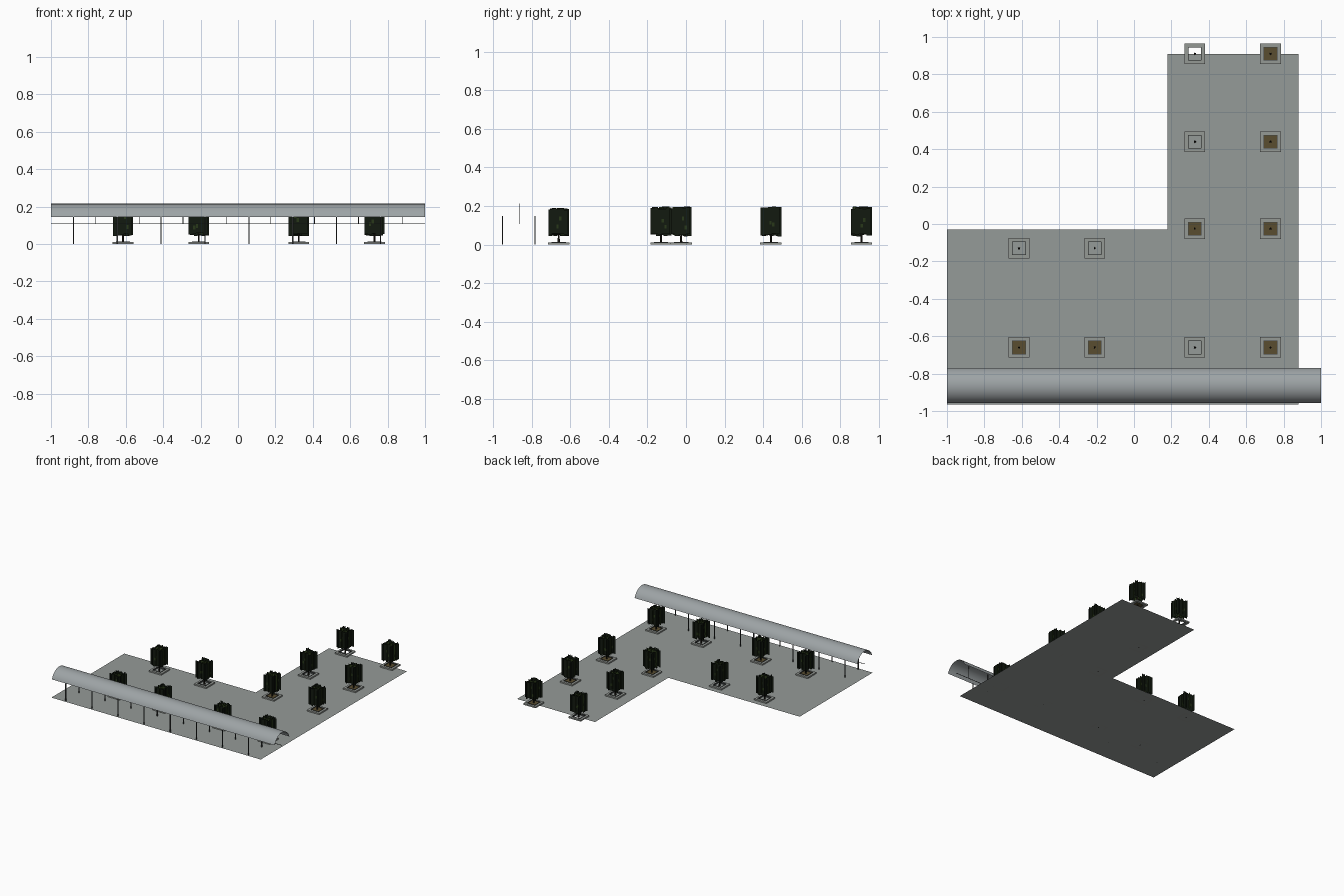
import bpy, bmesh, math, random
from mathutils import Matrix, Vector

if "Cube" in bpy.data.objects:
    bpy.data.objects.remove(bpy.data.objects["Cube"])
random.seed(4)


def mat(name, c):
    m = bpy.data.materials.new(name)
    m.diffuse_color = (*c, 1)
    m.use_nodes = True
    m.node_tree.nodes["Principled BSDF"].inputs["Base Color"].default_value = m.diffuse_color
    return m


PAVING = mat("paving grey", (.30, .325, .315))
ROOF = mat("roof grey", (.34, .37, .38))
STEEL = mat("dark steel", (.05, .055, .055))
STONE = mat("kerb grey", (.30, .32, .30))
SOIL = mat("soil brown", (.10, .075, .03))
LEAF = mat("dark leaf", (.006, .010, .005))
MOSS = mat("green leaf", (.022, .040, .010))
BARK = mat("bark", (.015, .012, .008))


def finish(bm, name, *mats):
    me = bpy.data.meshes.new(name)
    bm.to_mesh(me)
    bm.free()
    for m in mats:
        me.materials.append(m)
    ob = bpy.data.objects.new(name, me)
    bpy.context.collection.objects.link(ob)
    return ob


def face(bm, pts, mi=0):
    f = bm.faces.new([bm.verts.new(p) for p in pts])
    f.material_index = mi
    return f


def box(bm, lo, hi, mi=0):
    c = [(a + b) / 2 for a, b in zip(lo, hi)]
    s = [b - a for a, b in zip(lo, hi)]
    m = Matrix.Translation(c) @ Matrix.Diagonal((*s, 1))
    r = bmesh.ops.create_cube(bm, size=1, matrix=m)
    for f in {f for v in r["verts"] for f in v.link_faces}:
        f.material_index = mi


def ring(bm, x, y, outer, inner, z0, z1, mi=0):
    # square frame of four bars
    for s in (-1, 1):
        a, b = sorted((s * inner, s * outer))
        box(bm, (x - outer, y + a, z0), (x + outer, y + b, z1), mi)
        box(bm, (x + a, y - inner, z0), (x + b, y + inner, z1), mi)


# L-shaped paving sheet
bm = bmesh.new()
face(bm, [(x, y, 0) for x, y in ((-1, -.965), (.88, -.965), (.88, .91),
                                (.18, .91), (.18, -.03), (-1, -.03))])
finish(bm, "paving", PAVING)

# curved canopy sheet
bm = bmesh.new()
W, H, YC, Z0 = .094, .07, -.864, .145
R = (W * W + H * H) / (2 * H)
half = math.atan2(W, R - H)
prev = None
for i in range(17):
    a = -half + 2 * half * i / 16
    y, z = YC + R * math.sin(a), Z0 + H - R + R * math.cos(a)
    cur = [bm.verts.new((-1, y, z)), bm.verts.new((1, y, z))]
    if prev:
        bm.faces.new((prev[0], prev[1], cur[1], cur[0]))
    prev = cur
for f in bm.faces:
    f.smooth = True
finish(bm, "canopy_roof", ROOF)

# posts, and a slim hanging rail with its hangers
bm = bmesh.new()
t = .003
for i in range(8):
    x = -.88 + .2345 * i
    for y in (-.952, -.783):
        box(bm, (x - t, y - t, 0), (x + t, y + t, .147))
finish(bm, "canopy_posts", STEEL)

bm = bmesh.new()
box(bm, (-1, YC - .0015, .107), (1, YC + .0015, .110))
for i in range(8):
    x = -.763 + .2345 * i
    box(bm, (x - .002, YC - .0015, .109), (x + .002, YC + .0015, .213))
finish(bm, "hanging_rail", STEEL)


def foliage_card(bm, centre, u, width, z0, z1, mi):
    # upright sheet with a ragged outline
    c, u = Vector(centre), Vector(u)
    n = 5
    top, bottom = [], []
    for i in range(n):
        for k in (0, 1):
            s = -width + 2 * width * (i + k) / n
            if k == 0:
                h = z1 - random.uniform(0, .014)
                b = z0 + random.uniform(0, .016)
            top.append(c + u * s + Vector((0, 0, h)))
            bottom.append(c + u * s + Vector((0, 0, b)))
        face(bm, (bottom[-2], bottom[-1], top[-1], top[-2]), mi)


SPOTS = [(-.615, -.66, 1), (-.21, -.66, 1), (.325, -.66, 0), (.73, -.66, 1),
         (-.615, -.13, 0), (-.21, -.13, 0), (.325, -.025, 1), (.73, -.025, 1),
         (.325, .44, 0), (.73, .44, 1), (.325, .91, 0), (.73, .91, 1)]

for k, (x, y, soil) in enumerate(SPOTS):
    # kerb, dark inner frame and soil
    bm = bmesh.new()
    ring(bm, x, y, .055, .036, 0, .011, 0)
    ring(bm, x, y, .037, .034, .002, .014, 1)
    if soil:
        face(bm, [(x + a * .034, y + b * .034, .008)
                  for a, b in ((-1, -1), (1, -1), (1, 1), (-1, 1))], 2)
    finish(bm, f"planter_{k}", STONE, STEEL, SOIL)

    # trunk
    bm = bmesh.new()
    bmesh.ops.create_cone(bm, cap_ends=True, segments=6, radius1=.006,
                          radius2=.003, depth=.12,
                          matrix=Matrix.Translation((x, y, .06)))
    finish(bm, f"trunk_{k}", BARK)

    # foliage: four crossing outer cards and a greener inner cross
    bm = bmesh.new()
    top = .190 if y < -.5 else .197
    for s in (-1, 1):
        o = .035 * s
        foliage_card(bm, (x + s * .004, y + o, 0), (1, 0, 0), .050, .042, top, 0)
        foliage_card(bm, (x + o, y - s * .004, 0), (0, 1, 0), .050, .042, top, 0)
        # small green leaf patches just outside the cards
        for d in (0, 1):
            q = o + s * .001
            a0 = random.uniform(-.03, .01)
            for j in range(2):
                zc = random.uniform(.075, .14)
                p = [(a0, zc), (a0 + .012, zc), (a0 + .012, zc + .02), (a0, zc + .02)]
                face(bm, [(x + a, y + q, z) if d else (x + q, y + a, z) for a, z in p], 1)
                a0 += .014
    foliage_card(bm, (x, y, 0), (1, 0, 0), .045, .05, top, 1)
    foliage_card(bm, (x, y, 0), (0, 1, 0), .045, .05, top, 1)
    finish(bm, f"foliage_{k}", LEAF, MOSS)
